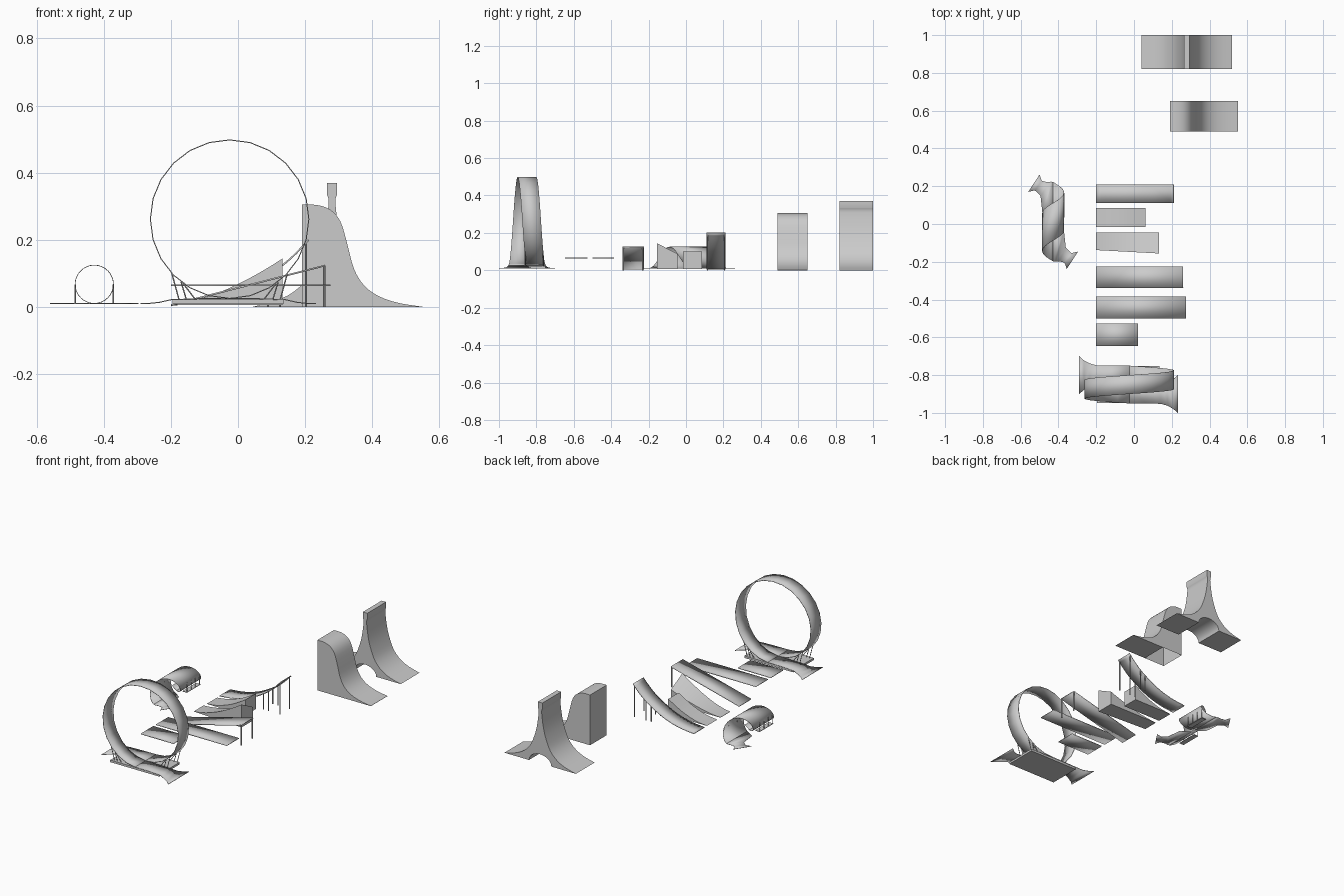
import bpy, bmesh, math
from mathutils import Vector

if "Cube" in bpy.data.objects:
    bpy.data.objects.remove(bpy.data.objects["Cube"])


def finish(name, bm, solid=0.0):
    """Turn a bmesh into a named object, optionally thickened."""
    bmesh.ops.recalc_face_normals(bm, faces=bm.faces)
    me = bpy.data.meshes.new(name)
    bm.to_mesh(me)
    bm.free()
    ob = bpy.data.objects.new(name, me)
    bpy.context.collection.objects.link(ob)
    if solid:
        m = ob.modifiers.new("thickness", 'SOLIDIFY')
        m.thickness, m.offset = solid, 0
    bpy.ops.object.select_all(action='DESELECT')
    ob.select_set(True)
    bpy.context.view_layer.objects.active = ob
    bpy.ops.object.shade_smooth_by_angle(angle=math.radians(35))
    return ob


def curve(pts, n=4):
    """Smooth list of points running through pts."""
    p = [Vector(q) for q in pts]
    p = [2 * p[0] - p[1]] + p + [2 * p[-1] - p[-2]]
    out = []
    for a, b, c, d in zip(p, p[1:], p[2:], p[3:]):
        for i in range(n):
            t = i / n
            out.append(0.5 * (2 * b + (c - a) * t + (2 * a - 5 * b + 4 * c - d) * t * t
                              + (3 * b - a - 3 * c + d) * t ** 3))
    return [tuple(v) for v in out + [p[-2]]]


def prism(name, profile, y0, y1, open_edges=()):
    """Extrude an x-z outline along y; edges listed by index stay open."""
    bm = bmesh.new()
    a = [bm.verts.new((x, y0, z)) for x, z in profile]
    b = [bm.verts.new((x, y1, z)) for x, z in profile]
    n = len(profile)
    bm.faces.new(a)
    bm.faces.new(b[::-1])
    for i in range(n):
        if i not in open_edges:
            j = (i + 1) % n
            bm.faces.new((a[i], a[j], b[j], b[i]))
    return finish(name, bm)


def strip(name, pairs, solid=0.005):
    """Ribbon through pairs of left and right edge points."""
    bm = bmesh.new()
    v = [(bm.verts.new(a), bm.verts.new(b)) for a, b in pairs]
    for (a, b), (c, d) in zip(v, v[1:]):
        bm.faces.new((a, b, d, c))
    return finish(name, bm, solid)


def deck(name, path, y0, y1, solid=0.005):
    return strip(name, [((x, y0, z), (x, y1, z)) for x, z in path], solid)


def rod(name, p, q, r=0.003):
    p, q = Vector(p), Vector(q)
    bm = bmesh.new()
    bmesh.ops.create_cone(bm, cap_ends=True, segments=8, radius1=r, radius2=r, depth=(q - p).length)
    bmesh.ops.rotate(bm, verts=bm.verts, matrix=(q - p).to_track_quat('Z', 'Y').to_matrix())
    bmesh.ops.translate(bm, verts=bm.verts, vec=(p + q) / 2)
    return finish(name, bm)


# Double-sided vertical wall with an arch under it
mid = 0.28
half = curve([(0.24, 0), (0.17, 0.018), (0.115, 0.045), (0.07, 0.09), (0.042, 0.15),
              (0.022, 0.22), (0.01, 0.31), (0.015, 0.335)], 3) + [(0.015, 0.37)]
arch = [(0.075 * math.cos(a), 0.055 * math.sin(a)) for a in [math.pi * i / 10 for i in range(11)]]
outline = ([(mid + x, z) for x, z in half] + [(mid - x, z) for x, z in reversed(half)]
           + [(mid - x, z) for x, z in arch])
prism("double_wall_ramp", outline, 0.82, 1.0)

# Tall rollover ramp, hollow underneath
slope = curve([(0.19, 0.305), (0.235, 0.304), (0.275, 0.29), (0.305, 0.255), (0.325, 0.19), (0.345, 0.115),
               (0.375, 0.065), (0.42, 0.032), (0.48, 0.012), (0.55, 0.001)], 3)
roll = slope + [(0.55, 0), (0.33, 0), (0.19, 0)]
prism("rollover_ramp", roll, 0.49, 0.65, open_edges=(len(roll) - 2,))

# Curved kicker on posts
kick = curve([(-0.2, 0.006), (-0.1, 0.018), (0, 0.048), (0.1, 0.102), (0.16, 0.148), (0.21, 0.2)])
deck("curved_kicker", kick, 0.11, 0.21)
for x, z in ((0.09, 0.095), (0.125, 0.12), (0.203, 0.19)):
    for y in (0.115, 0.205):
        rod("kicker_post", (x, y, 0), (x, y, z))

# Small solid kicker
small = curve([(-0.2, 0.006), (-0.12, 0.018), (-0.03, 0.05), (0.06, 0.1)])
prism("small_kicker", small + [(0.06, 0.006)], -0.015, 0.085)

# Banked solid kicker: one side rises higher than the other
bm = bmesh.new()
rows = []
for i in range(13):
    t = i / 12
    x = -0.2 + 0.333 * t
    yf, yb = -0.138 - 0.018 * t, -0.045
    rows.append([bm.verts.new(c) for c in ((x, yf, 0.008 + 0.137 * t ** 1.6), (x, yb, 0.008 + 0.08 * t ** 1.6),
                                           (x, yb, 0.006), (x, yf, 0.006))])
for r, s in zip(rows, rows[1:]):
    for k in range(4):
        bm.faces.new((r[k], r[(k + 1) % 4], s[(k + 1) % 4], s[k]))
bm.faces.new(rows[0])
bm.faces.new(rows[-1][::-1])
finish("banked_kicker", bm)

# Straight ramp on posts
deck("straight_ramp", [(-0.2, 0.006), (0.26, 0.124)], -0.34, -0.225)
for y in (-0.335, -0.23):
    rod("straight_ramp_post", (0.257, y, 0), (0.257, y, 0.122), 0.004)

# Flat panels
deck("long_flat_panel", [(-0.2, 0.065), (0.275, 0.065)], -0.5, -0.385)
deck("short_flat_panel", [(-0.2, 0.065), (0.02, 0.065)], -0.647, -0.527)

# Loop: spiralling ribbon shifting sideways over one turn
cx, cz, R = -0.025, 0.262, 0.236


def loop_point(t):
    a = 2 * math.pi * t
    return cx + R * math.sin(a), -0.8 - 0.1 * t, cz - R * math.cos(a)


loop = [loop_point(i / 24) for i in range(25)]
strip("loop_track", [((x, y - 0.05, z), (x, y + 0.05, z)) for x, y, z in loop], 0.003)

# Loop base and flared entry and exit lanes
prism("loop_base", [(-0.195, 0.01), (0.135, 0.01), (0.135, 0.023), (-0.195, 0.023)], -0.948, -0.752)
flare = [(-0.29, 0.1, 0.01), (-0.265, 0.078, 0.011), (-0.235, 0.062, 0.014), (-0.2, 0.052, 0.022),
         (-0.12, 0.05, 0.025), (-0.025, 0.05, 0.026)]
strip("loop_entry", [((x, -0.8 - w, z), (x, -0.8 + w, z)) for x, w, z in flare], 0.003)
strip("loop_exit", [((-0.058 - x, -0.9 - w, z), (-0.058 - x, -0.9 + w, z)) for x, w, z in flare], 0.003)

# Loop struts, mirrored onto both legs
for side in (1, -1):
    for dx, t in ((0.1, 0.10), (0.128, 0.105), (0.15, 0.13)):
        px, py, pz = loop_point(t if side > 0 else 1 - t)
        for w in (-0.048, 0.048):
            y = py + w
            rod("loop_strut", (cx + side * dx, max(-0.945, min(-0.755, y)), 0.02), (px, y, pz), 0.002)

# Corkscrew ribbon around a lengthwise axis
kx, ky, kz, r = -0.428, 0.012, 0.068, 0.057


def screw(t):
    a = 2 * math.pi * t
    return kx + r * math.sin(a), ky + 0.11 - 0.22 * t, kz - r * math.cos(a)


pts = [screw(i / 32) for i in range(33)]
strip("corkscrew_track", [((x, y - 0.1, z), (x, y + 0.1, z)) for x, y, z in pts], 0.002)

# Corkscrew end lanes: the exit is the entry turned half way round
lane = [((-0.56, 0.17), (-0.5, 0.262)), ((-0.525, 0.178), (-0.488, 0.228)),
        ((-0.495, 0.15), (-0.46, 0.222)), ((-0.485, 0.06), (-0.44, 0.224)), ((kx, 0.022), (kx, 0.222))]
strip("corkscrew_entry", [tuple((x, y, 0.011) for x, y in p) for p in lane], 0.002)
strip("corkscrew_exit", [tuple((2 * kx - x, 2 * ky - y, 0.011) for x, y in p) for p in lane], 0.002)

# Corkscrew side posts
for side, y0 in ((1, 0.16), (-1, -0.136)):
    for i in range(4):
        y = y0 - side * 0.04 * i
        x = kx + side * r
        rod("corkscrew_post", (x, y, 0.01), (x, y, kz), 0.002)
    edge = y0 - side * 0.06
    prism("corkscrew_foot", [(kx + side * d, z) for d, z in ((0.03, 0.009), (0.06, 0.009), (0.06, 0.012), (0.03, 0.012))],
          edge - 0.065, edge + 0.065)
